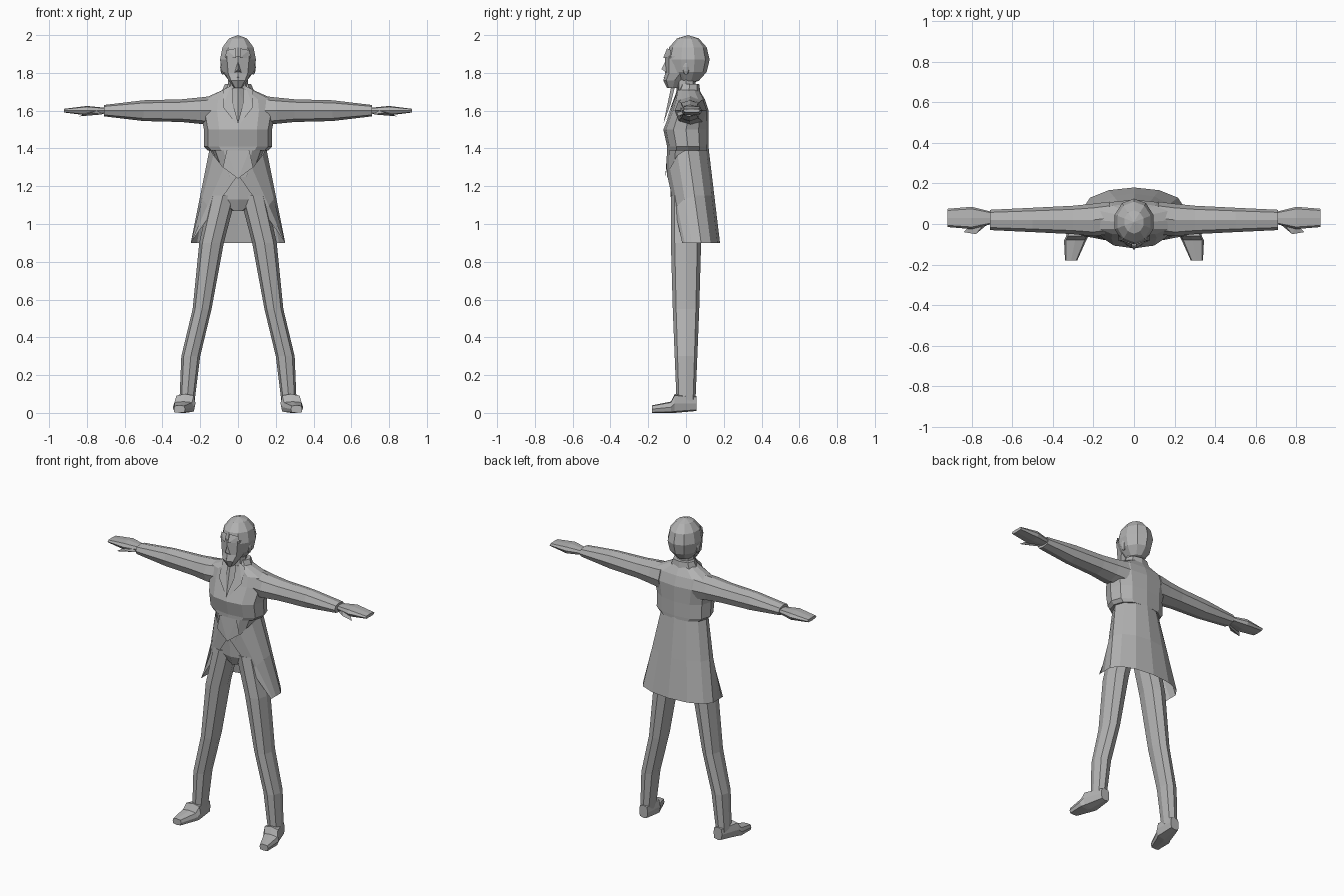
import bpy
import bmesh
import math
from mathutils import Vector

default_cube = bpy.data.objects.get("Cube")
if default_cube:
    bpy.data.objects.remove(default_cube, do_unlink=True)

# One plain clay colour for the whole figure
grey = bpy.data.materials.new("plain grey")
grey.use_nodes = True
grey.diffuse_color = (.45, .45, .45, 1)
grey.node_tree.nodes["Principled BSDF"].inputs["Base Color"].default_value = grey.diffuse_color


def finish(name, bm, mirrored=False, closed=True):
    """Turn a bmesh into a flat shaded object, optionally mirrored left to right."""
    if closed:
        bmesh.ops.recalc_face_normals(bm, faces=bm.faces)
    mesh = bpy.data.meshes.new(name)
    bm.to_mesh(mesh)
    bm.free()
    mesh.materials.append(grey)
    part = bpy.data.objects.new(name, mesh)
    bpy.context.collection.objects.link(part)
    if mirrored:
        mirror = part.modifiers.new("left and right", "MIRROR")
        mirror.use_clip = True


def rounded(value, power):
    """Push a sine or cosine outwards so that a section becomes squarer."""
    return math.copysign(abs(value) ** power, value)


def bridge(bm, first, second, wrap=True):
    """Join two rows of vertices with quads."""
    count = len(first)
    for i in range(count if wrap else count - 1):
        j = (i + 1) % count
        bm.faces.new((first[i], first[j], second[j], second[i]))


def loft(name, rings, axis="z", sides=8, square=.85, mirrored=False):
    """Skin rounded sections; each ring is centre x, y, z and two half sizes
    across the axis."""
    across = {"x": ("y", "z"), "y": ("x", "z"), "z": ("x", "y")}[axis]
    bm = bmesh.new()
    loops = []
    for *centre, half_a, half_b in rings:
        loop = []
        for i in range(sides):
            angle = math.tau * i / sides
            point = Vector(centre)
            for letter, half, wave in zip(across, (half_a, half_b),
                                          (math.cos(angle), math.sin(angle))):
                shift = half * rounded(wave, square)
                setattr(point, letter, getattr(point, letter) + shift)
            loop.append(bm.verts.new(point))
        loops.append(loop)
    for below, above in zip(loops, loops[1:]):
        bridge(bm, below, above)
    bm.faces.new(loops[0])
    bm.faces.new(loops[-1])
    finish(name, bm, mirrored)


def hull(name, points, mirrored=False):
    """Faceted solid wrapped around a few points; central parts are wrapped
    around the points and their reflections together."""
    bm = bmesh.new()
    for x, y, z in points:
        bm.verts.new((x, y, z))
        if x and not mirrored:
            bm.verts.new((-x, y, z))
    bmesh.ops.convex_hull(bm, input=bm.verts)
    loose = [v for v in bm.verts if not v.link_faces]
    bmesh.ops.delete(bm, geom=loose, context="VERTS")
    finish(name, bm, mirrored)


def ball(name, centre, radii, mirrored=False):
    """Low-poly ellipsoid."""
    bm = bmesh.new()
    bmesh.ops.create_uvsphere(bm, u_segments=10, v_segments=6, radius=1)
    bmesh.ops.scale(bm, vec=radii, verts=bm.verts)
    bmesh.ops.translate(bm, vec=centre, verts=bm.verts)
    finish(name, bm, mirrored)


# Head: hair covered skull with a narrower face in front of it
ball("hair", (0, .01, 1.87), (.1, .115, .13))
loft("face", [(0, -.07, 1.72, .02, .03), (0, -.06, 1.76, .05, .06),
              (0, -.03, 1.8, .07, .08), (0, -.03, 1.89, .08, .08)])
hull("nose", [(0, -.13, 1.82), (.02, -.1, 1.8), (0, -.1, 1.88)])
hull("lips", [(.02, -.1, 1.77), (0, -.12, 1.78), (0, -.1, 1.75)])
hull("brow", [(.01, -.12, 1.88), (.07, -.08, 1.88), (.06, -.08, 1.92),
              (.01, -.1, 1.93)], mirrored=True)
ball("ear", (.08, 0, 1.83), (.015, .02, .04), mirrored=True)

# Neck, upright collar, neckcloth and lapels
loft("neck", [(0, 0, 1.6, .06, .05), (0, 0, 1.8, .05, .05)])
loft("collar", [(0, .01, 1.67, .1, .07), (0, .02, 1.74, .07, .05)])
hull("neckcloth", [(.03, -.06, 1.72), (.03, -.08, 1.64), (0, -.12, 1.53),
                   (0, -.08, 1.72)])
hull("lapel", [(.04, -.04, 1.73), (.08, -.04, 1.71), (.08, -.08, 1.62),
               (.01, -.11, 1.53)], mirrored=True)

# Jacket body, ending in a lip over the waist
loft("jacket", [(0, .01, 1.39, .16, .11), (0, .01, 1.41, .18, .11),
                (0, 0, 1.5, .18, .12), (0, .02, 1.6, .2, .1),
                (0, .02, 1.66, .19, .08), (0, .01, 1.71, .08, .06)],
     sides=12)

# Waistcoat with its pointed front, and pelvis
loft("waistcoat", [(0, -.02, 1.25, .08, .08), (0, 0, 1.4, .14, .1)], sides=12)
hull("waistcoat_point", [(.06, -.1, 1.39), (.08, -.1, 1.3), (0, -.11, 1.24)])
loft("pelvis", [(0, 0, 1.07, .03, .06), (0, 0, 1.13, .13, .08),
                (0, 0, 1.3, .13, .09)])

# Coat skirt: an open sheet flaring from the waist and cut away in front
bm = bmesh.new()
steps = 6
waist, middle, hem = [], [], []
for i in range(steps + 1):
    angle = math.pi * i / steps
    back = math.cos(angle)
    top = Vector((.15 * math.sin(angle), .01 + .11 * back,
                  1.4 - .14 * max(0, -back) ** 2))
    low = Vector((.25 * math.sin(min(angle, math.pi / 2)), .08 + .1 * back, .9))
    waist.append(bm.verts.new(top))
    middle.append(bm.verts.new(top.lerp(low, .5)))
    hem.append(bm.verts.new(low))
bridge(bm, waist, middle, wrap=False)
bridge(bm, middle, hem, wrap=False)
finish("coat_skirt", bm, mirrored=True, closed=False)

# Trouser legs spread outwards
loft("leg", [(.27, 0, .06, .04, .05), (.25, 0, .3, .05, .06),
             (.19, 0, .55, .05, .07), (.14, 0, .9, .065, .08),
             (.08, 0, 1.15, .07, .08)], mirrored=True)

# Shoes: a stepped upper over a low toe
loft("shoe", [(.265, .055, .05, .03, .04), (.28, -.06, .05, .055, .05),
              (.29, -.08, .03, .055, .03), (.31, -.18, .02, .03, .02)],
     axis="y", square=.5, mirrored=True)

# Sleeves, hands and thumbs
loft("arm", [(.12, .03, 1.6, .08, .08), (.2, .02, 1.6, .08, .07),
             (.3, .02, 1.6, .07, .06), (.5, .02, 1.6, .06, .055),
             (.71, .02, 1.6, .05, .03)], axis="x", mirrored=True)
loft("hand", [(.7, .03, 1.6, .03, .015), (.8, .03, 1.6, .055, .025),
              (.92, .03, 1.6, .045, .01)], axis="x", square=.6, mirrored=True)
hull("thumb", [(.72, .02, 1.61), (.72, 0, 1.58), (.78, -.05, 1.59),
               (.84, -.04, 1.57), (.8, 0, 1.59)], mirrored=True)
